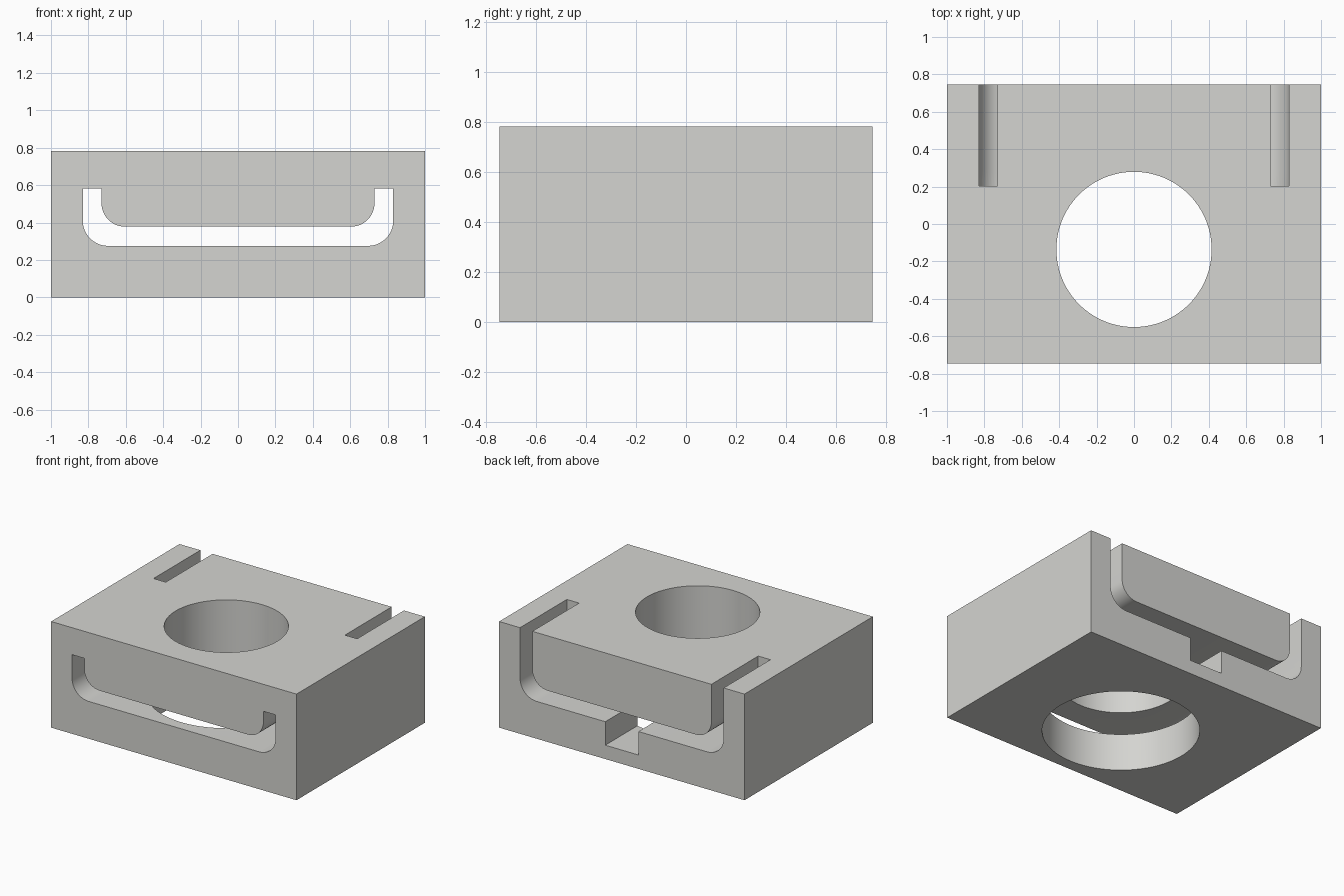
import bpy, bmesh, math

if "Cube" in bpy.data.objects:
    bpy.data.objects.remove(bpy.data.objects["Cube"])

grey = bpy.data.materials.new("light grey")
grey.diffuse_color = (0.66, 0.66, 0.635, 1)
grey.use_nodes = True
grey.node_tree.nodes["Principled BSDF"].inputs["Base Color"].default_value = grey.diffuse_color


def prism(name, outline, y0, y1):
    """Extrude an x-z outline from y0 to y1."""
    bm = bmesh.new()
    face = bm.faces.new([bm.verts.new((x, y0, z)) for x, z in outline])
    out = bmesh.ops.extrude_face_region(bm, geom=[face])
    verts = [v for v in out["geom"] if isinstance(v, bmesh.types.BMVert)]
    bmesh.ops.translate(bm, verts=verts, vec=(0, y1 - y0, 0))
    bmesh.ops.recalc_face_normals(bm, faces=bm.faces)
    mesh = bpy.data.meshes.new(name)
    bm.to_mesh(mesh)
    bm.free()
    ob = bpy.data.objects.new(name, mesh)
    bpy.context.collection.objects.link(ob)
    mesh.materials.append(grey)
    return ob


def box(name, x, y0, y1, z0, z1):
    return prism(name, [(-x, z0), (x, z0), (x, z1), (-x, z1)], y0, y1)


def bore(radius, z0, z1):
    bpy.ops.mesh.primitive_cylinder_add(vertices=96, radius=radius, depth=z1 - z0,
                                        location=(0, -0.136, (z0 + z1) / 2))
    ob = bpy.context.object
    ob.data.materials.append(grey)
    return ob


def fillet(cx, cz, r, steps=12):
    """Quarter arc from straight down to straight right."""
    return [(cx + r * math.sin(a), cz - r * math.cos(a))
            for a in (math.pi / 2 * i / steps for i in range(steps + 1))]


def u_outline(top):
    """Rounded U channel: outer wall up one side, inner wall back down."""
    outer = fillet(0.83 - 0.135, 0.275 + 0.135, 0.135) + [(0.83, top)]
    inner = [(0.73, top)] + fillet(0.73 - 0.125, 0.378 + 0.125, 0.125)[::-1]
    right = outer + inner
    return right + [(-x, z) for x, z in reversed(right)]


def cut(target, cutter):
    mod = target.modifiers.new("cut", "BOOLEAN")
    mod.operation = "DIFFERENCE"
    mod.solver = "EXACT"
    mod.object = cutter
    bpy.context.view_layer.objects.active = target
    bpy.ops.object.modifier_apply(modifier=mod.name)
    bpy.data.objects.remove(cutter)


# Solid block
block = box("block", 1.0, -0.747, 0.747, 0, 0.782)

# U channel through the block, open to the top at the rear
cut(block, prism("channel_cutter", u_outline(0.583), -0.9, 0.3))
cut(block, prism("open_channel_cutter", u_outline(0.95), 0.202, 0.9))

# Round vertical bore, wider below the channel
cut(block, bore(0.415, -0.5, 1.5))
cut(block, bore(0.526, -0.5, 0.33))

# Notch in the channel floor, from the rear face to the wide bore
cut(block, box("notch_cutter", 0.135, 0.2, 0.9, 0.102, 0.33))

# Smooth curved walls, keep corners sharp
bpy.ops.object.select_all(action="DESELECT")
block.select_set(True)
bpy.context.view_layer.objects.active = block
bpy.ops.object.shade_smooth_by_angle(angle=math.radians(30))
